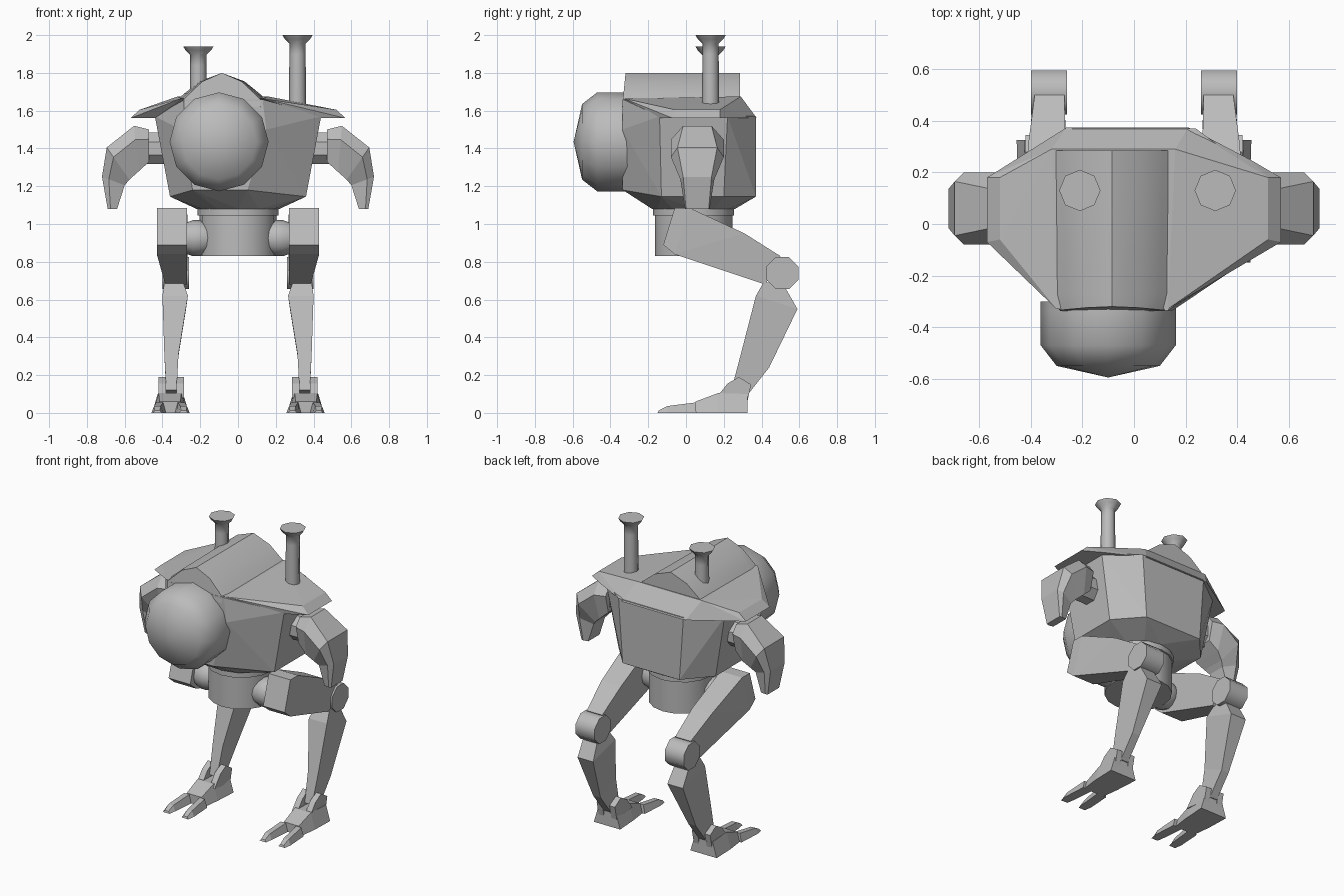
import bpy, bmesh, math
from mathutils import Vector

if "Cube" in bpy.data.objects:
    bpy.data.objects.remove(bpy.data.objects["Cube"])

metal = bpy.data.materials.new("plain_grey")
metal.diffuse_color = (0.5, 0.5, 0.5, 1)
metal.use_nodes = True
metal.node_tree.nodes["Principled BSDF"].inputs["Base Color"].default_value = metal.diffuse_color


def finish(name, bm, mirror=False, smooth=None):
    bmesh.ops.recalc_face_normals(bm, faces=bm.faces)
    mesh = bpy.data.meshes.new(name)
    bm.to_mesh(mesh)
    bm.free()
    mesh.materials.append(metal)
    ob = bpy.data.objects.new(name, mesh)
    bpy.context.collection.objects.link(ob)
    if mirror:
        ob.modifiers.new("mirror", 'MIRROR')
    if smooth:
        bpy.ops.object.select_all(action='DESELECT')
        ob.select_set(True)
        bpy.context.view_layer.objects.active = ob
        bpy.ops.object.shade_smooth_by_angle(angle=math.radians(smooth))
    return ob


def hull(name, points, mirror=False):
    bm = bmesh.new()
    for p in points:
        bm.verts.new(p)
    res = bmesh.ops.convex_hull(bm, input=bm.verts)
    loose = [v for v in bm.verts if not v.link_faces]
    bmesh.ops.delete(bm, geom=loose, context='VERTS')
    bmesh.ops.dissolve_limit(bm, angle_limit=0.03, verts=bm.verts, edges=bm.edges)
    return finish(name, bm, mirror)


def loft(name, rings, mirror=False, smooth=None):
    """Skin between rings of equal point count and cap both ends."""
    bm = bmesh.new()
    loops = [[bm.verts.new(p) for p in r] for r in rings]
    n = len(loops[0])
    for a, b in zip(loops, loops[1:]):
        for i in range(n):
            j = (i + 1) % n
            bm.faces.new((a[i], a[j], b[j], b[i]))
    bm.faces.new(loops[0])
    bm.faces.new(loops[-1])
    bmesh.ops.remove_doubles(bm, verts=bm.verts, dist=0.0005)
    return finish(name, bm, mirror, smooth)


def turned(name, axis, centre, profile, sides, mirror=False, smooth=None, turn=0.0):
    """Round part: profile is (position along axis, radius)."""
    rings = []
    for t, r in profile:
        ring = []
        for i in range(sides):
            a = 2 * math.pi * i / sides + turn
            c, s = r * math.cos(a), r * math.sin(a)
            off = {'x': (t, c, s), 'y': (c, t, s), 'z': (c, s, t)}[axis]
            ring.append(Vector(centre) + Vector(off))
        rings.append(ring)
    return loft(name, rings, mirror, smooth)


def both(x, y, z):
    return [(x, y, z), (-x, y, z)]


# Hull of the cabin
cabin = both(.44, -.14, 1.57) + both(.44, .22, 1.57) + both(.24, .37, 1.57)
cabin += both(.36, -.13, 1.145) + both(.36, .20, 1.145) + both(.21, .37, 1.145)
cabin += [(x, -.335, z) for x, z in
          ((-.28, 1.66), (.13, 1.66), (-.30, 1.5), (.15, 1.5), (-.24, 1.18), (.05, 1.18))]
cabin += [(.22 * math.cos(i * math.pi / 6), .04 + .22 * math.sin(i * math.pi / 6), 1.08)
          for i in range(12)]
hull("cabin", cabin)

# Overhanging roof
roof = both(.57, -.07, 1.56) + both(.57, .18, 1.56) + both(.45, .25, 1.56)
roof += both(.44, -.14, 1.56) + both(.52, -.06, 1.605) + both(.52, .18, 1.605)
roof += [(-.26, .375, 1.56), (.21, .375, 1.56), (-.32, .29, 1.675), (.16, .29, 1.675),
         (-.30, -.33, 1.665), (.13, -.33, 1.665)]
hull("roof", roof)

# Rounded ridge on the roof
section = [(-.235, 1.62), (-.235, 1.66), (-.20, 1.69), (-.12, 1.755), (0, 1.80),
           (.12, 1.755), (.20, 1.69), (.235, 1.66), (.235, 1.62)]
loft("roof_ridge", [[(-.085 + x * k, y + (1.80 - z) * lean, z) for x, z in section]
                    for y, k, lean in ((-.32, .86, -.1), (-.27, .93, 0), (.285, 1, 0))],
     smooth=32)

# Round nose
turned("nose_dome", 'y', (-.10, 0, 1.435),
       [(-.30, .262), (-.335, .262), (-.47, .262), (-.55, .20), (-.595, .0001)],
       12, smooth=42)

# Chimneys
for name, x, top in (("left_chimney", -.21, 1.94), ("right_chimney", .315, 2.0)):
    turned(name, 'z', (x, .13, 0),
           [(1.60, .046), (top - .10, .043), (top - .045, .043), (top - .02, .068), (top, .08)],
           8, smooth=50)

# Waist
turned("waist_ring", 'z', (0, .04, 0), [(1.045, .215), (1.09, .215)], 16, smooth=40)
turned("waist_drum", 'z', (0, .04, 0), [(.83, .205), (1.05, .205)], 16, smooth=40)

# Arms
turned("shoulder", 'x', (0, .055, 1.40), [(.36, .09), (.49, .09)], 8, True, turn=math.pi / 8)
arm = []
for (xi, zi), (xo, zo), wi, wm, wo in (
        ((.47, 1.33), (.47, 1.50), .09, .12, .08),
        ((.53, 1.275), (.55, 1.52), .10, .14, .075),
        ((.575, 1.235), (.695, 1.405), .08, .14, .105),
        ((.60, 1.205), (.72, 1.25), .06, .09, .075),
        ((.64, 1.08), (.69, 1.08), .06, .065, .06)):
    xm, zm = xi + (xo - xi) * .7, zi + (zo - zi) * .7
    c = .06
    arm.append([(xi, c - wi, zi), (xm, c - wm, zm), (xo, c - wo, zo),
                (xo, c + wo, zo), (xm, c + wm, zm), (xi, c + wi, zi)])
loft("arm", arm, True)

# Hips, thighs and knees
turned("hip_joint", 'x', (0, .0, .925), [(.15, .08), (.20, .095), (.24, .095), (.28, .08)],
       12, True, smooth=40)
thigh = [(x, y, z) for x0, x1, y, z in (
    (.27, .43, -.12, .89), (.27, .43, -.06, 1.085), (.27, .43, .02, 1.085),
    (.27, .43, -.06, .84), (.265, .41, .31, .95), (.27, .385, .50, .83),
    (.27, .385, .42, .68)) for x in (x0, x1)]
hull("thigh", thigh, True)
turned("knee", 'x', (0, .51, .74), [(.26, .092), (.40, .092)], 8, True, smooth=50,
       turn=math.pi / 8)

# Shins
loft("shin", [[(x0, yf, zf), (x1, yf, zf), (x1 - t, yb, zb), (x0 + t, yb, zb)]
              for x0, x1, yf, zf, yb, zb, t in (
                  (.29, .39, .41, .69, .51, .69, 0), (.265, .40, .37, .62, .59, .55, .01),
                  (.315, .39, .29, .31, .44, .24, .01), (.325, .38, .24, .12, .33, .10, 0))],
     True)

# Feet
loft("foot", [[(x0, y, 0), (x1, y, 0), (x1 - t, y, z), (x0 + t, y, z)]
              for x0, x1, y, z, t in ((.285, .435, .05, .06, .02), (.27, .45, .17, .105, .03),
                                      (.26, .455, .325, .10, .03))], True)
plate = [(.16, .08), (.22, .155), (.28, .19), (.345, .15), (.325, .06)]
for name, x0, x1 in (("inner_ankle_plate", .285, .325), ("outer_ankle_plate", .38, .42)):
    loft(name, [[(x, y, z) for y, z in plate] for x in (x0, x1)], True)
for name, x, splay in (("inner_toe", .30, -.012), ("outer_toe", .415, .012)):
    loft(name, [[(x + s - w, y, 0), (x + s + w, y, 0), (x + s + w * .55, y2, z),
                 (x + s - w * .55, y2, z)]
                for y, y2, z, w, s in ((-.15, -.145, .012, .024, splay),
                                       (-.10, -.10, .036, .032, splay),
                                       (.055, .05, .055, .034, 0))], True)
